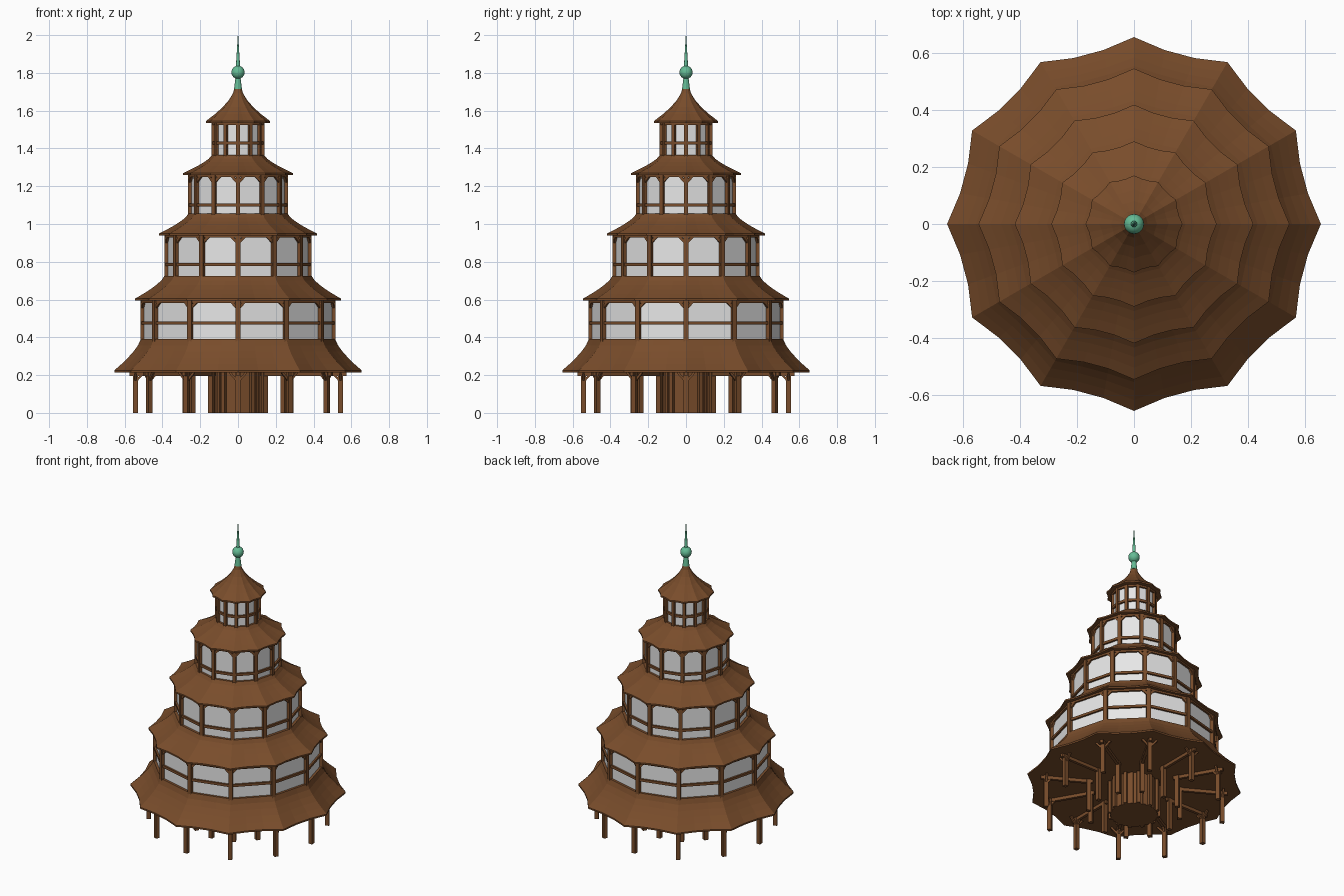
import bpy, bmesh, math
from mathutils import Vector, Matrix

cube = bpy.data.objects.get("Cube")
if cube:
    bpy.data.objects.remove(cube)

SIDES = 12
STEP = 2 * math.pi / SIDES
APOTHEM = math.cos(STEP / 2)


def material(name, color):
    m = bpy.data.materials.new(name)
    m.use_nodes = True
    m.diffuse_color = (*color, 1)
    m.node_tree.nodes["Principled BSDF"].inputs["Base Color"].default_value = (*color, 1)
    return m


WOOD = material("brown wood", (0.19, 0.073, 0.024))
PLASTER = material("pale plaster", (0.8, 0.8, 0.8))
COPPER = material("green copper", (0.13, 0.5, 0.3))


def finish(name, bm, mat):
    bmesh.ops.recalc_face_normals(bm, faces=bm.faces)
    mesh = bpy.data.meshes.new(name)
    bm.to_mesh(mesh)
    bm.free()
    mesh.materials.append(mat)
    ob = bpy.data.objects.new(name, mesh)
    bpy.context.collection.objects.link(ob)
    return ob


def polar(r, a, z):
    return Vector((r * math.cos(a), r * math.sin(a), z))


def bar(bm, p, q, width, depth, out):
    """Square timber from p to q; depth runs along the direction out."""
    axis = (q - p).normalized()
    side = axis.cross(out).normalized()
    rot = Matrix((side, axis.cross(side), axis)).transposed().to_4x4()
    size = Matrix.Diagonal((width, depth, (q - p).length, 1))
    bmesh.ops.create_cube(bm, size=1, matrix=Matrix.Translation((p + q) / 2) @ rot @ size)


def loft(bm, rings):
    """Join closed loops of points and cap both ends."""
    loops = [[bm.verts.new(p) for p in ring] for ring in rings]
    for a, b in zip(loops, loops[1:]):
        n = len(a)
        for i in range(n):
            bm.faces.new((a[i], a[(i + 1) % n], b[(i + 1) % n], b[i]))
    bm.faces.new(loops[0])
    bm.faces.new(loops[-1])


def prism(name, r, z0, z1, mat):
    bm = bmesh.new()
    loft(bm, [[polar(r, i * STEP, z) for i in range(SIDES)] for z in (z0, z1)])
    return finish(name, bm, mat)


def roof(name, r_eave, z_eave, r_top, z_top, power):
    """Flared roof, its eave drawn in between the corners."""
    def ring(r, z, dip):
        return [polar(r * (1 if i % 3 == 0 else dip), i * STEP / 3, z)
                for i in range(SIDES * 3)]
    lip, steps = 0.01, 5
    rings = [ring(r_eave, z_eave - lip / 2, 0.945)]
    for k in range(steps + 1):
        t = k / steps
        r = r_top + (r_eave - r_top) * (1 - t) ** power
        z = z_eave + lip / 2 + (z_top - z_eave - lip / 2) * t
        rings.append(ring(r, z, 0.945 + 0.025 * t))
    bm = bmesh.new()
    loft(bm, rings)
    return finish(name, bm, WOOD)


def storey(label, r, z0, z1, rail_z, post, brace):
    """Plastered wall with corner posts, rails and corner braces."""
    prism(label + "_wall", r - 0.008, z0 - 0.02, z1, PLASTER)
    bm = bmesh.new()
    for i in range(SIDES):
        a = i * STEP
        out = polar(1, a, 0)
        bar(bm, polar(r, a, z0 - 0.02), polar(r, a, z1), post, post * 0.8, out)
        # rails and braces lie in the plane of the wall side
        b = a + STEP
        normal = polar(1, a + STEP / 2, 0)
        for z, h in ((rail_z, 0.016), (z1 - 0.008, 0.014)):
            bar(bm, polar(r, a, z), polar(r, b, z), 0.012, h, Vector((0, 0, 1)))
        if brace:
            for c, d in ((a, b), (b, a)):
                along = (polar(1, d, 0) - polar(1, c, 0)).normalized()
                bar(bm, polar(r, c, z1 - brace - 0.006),
                    polar(r, c, z1 - 0.005) + along * brace, 0.014, 0.012, normal)
    finish(label + "_timber", bm, WOOD)


# Roofs, bottom to top
roof("ground_roof", 0.655, 0.22, 0.515, 0.39, 1.4)
roof("first_roof", 0.545, 0.60, 0.39, 0.725, 1.4)
roof("second_roof", 0.418, 0.945, 0.262, 1.055, 1.4)
roof("third_roof", 0.29, 1.265, 0.138, 1.365, 1.4)
roof("top_roof", 0.17, 1.54, 0.016, 1.73, 1.7)

# Storeys
storey("first_storey", 0.507, 0.385, 0.598, 0.475, 0.026, 0.04)
storey("second_storey", 0.38, 0.72, 0.943, 0.785, 0.024, 0.04)
storey("third_storey", 0.255, 1.05, 1.263, 1.10, 0.022, 0.038)
storey("top_storey", 0.132, 1.36, 1.538, 1.43, 0.019, 0)

# Open ground floor: outer and inner posts, radial beams and braces
bm = bmesh.new()
TOP = 0.22
for i in range(SIDES):
    a = i * STEP
    out = polar(1, a, 0)
    tangent = polar(1, a + math.pi / 2, 0)
    for r in (0.543, 0.28):
        bar(bm, polar(r, a, 0), polar(r, a, TOP), 0.026, 0.026, out)
    bar(bm, polar(0.255, a, 0.205), polar(0.575, a, 0.205), 0.018, 0.022, Vector((0, 0, 1)))
    foot = polar(0.543, a, 0.165)
    for d in (tangent, -tangent, -out):
        bar(bm, foot, foot + d * 0.045 + Vector((0, 0, 0.05)), 0.012, 0.012, d.cross(Vector((0, 0, 1))))
finish("ground_posts", bm, WOOD)

# Planked core with slim battens
prism("core", 0.145, 0, TOP, WOOD)
bm = bmesh.new()
for i in range(SIDES):
    a = i * STEP
    bar(bm, polar(0.15, a, 0), polar(0.15, a, TOP), 0.022, 0.02, polar(1, a, 0))
    m = a + STEP / 2
    r = 0.145 * APOTHEM
    bar(bm, polar(r, m, 0), polar(r, m, TOP), 0.016, 0.012, polar(1, m, 0))
finish("core_battens", bm, WOOD)

# Copper finial: collar, ball and needle
bm = bmesh.new()
bmesh.ops.create_cone(bm, cap_ends=True, segments=12, radius1=0.021, radius2=0.012,
                      depth=0.07, matrix=Matrix.Translation((0, 0, 1.75)))
bmesh.ops.create_uvsphere(bm, u_segments=20, v_segments=12, radius=0.035,
                          matrix=Matrix.Translation((0, 0, 1.803)))
bmesh.ops.create_cone(bm, cap_ends=True, segments=12, radius1=0.012, radius2=0.001,
                      depth=0.18, matrix=Matrix.Translation((0, 0, 1.91)))
finial = finish("finial", bm, COPPER)
bpy.ops.object.select_all(action="DESELECT")
finial.select_set(True)
bpy.context.view_layer.objects.active = finial
bpy.ops.object.shade_smooth_by_angle(angle=math.radians(40))
